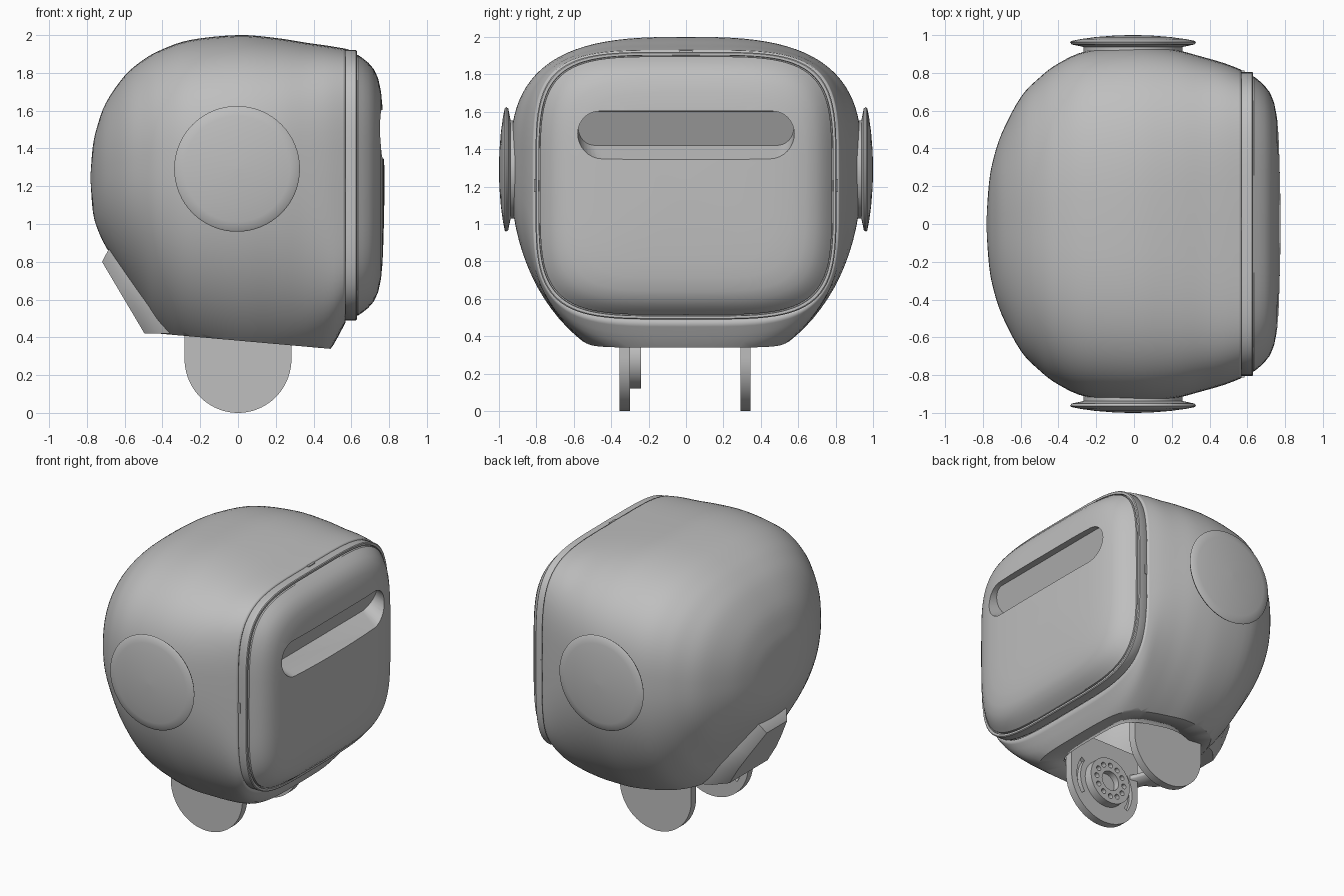
import bpy, bmesh, math
from mathutils import Vector

cube = bpy.data.objects.get("Cube")
if cube:
    bpy.data.objects.remove(cube)

grey = bpy.data.materials.new("plain grey")
grey.use_nodes = True
GREY = (0.52, 0.52, 0.52, 1)
grey.diffuse_color = GREY
grey.node_tree.nodes["Principled BSDF"].inputs["Base Color"].default_value = GREY


def finish(name, bm, angle=35):
    bmesh.ops.recalc_face_normals(bm, faces=bm.faces)
    mesh = bpy.data.meshes.new(name)
    bm.to_mesh(mesh)
    bm.free()
    mesh.materials.append(grey)
    obj = bpy.data.objects.new(name, mesh)
    bpy.context.collection.objects.link(obj)
    shade(obj, angle)
    return obj


def activate(obj):
    bpy.ops.object.select_all(action='DESELECT')
    obj.select_set(True)
    bpy.context.view_layer.objects.active = obj


def shade(obj, angle):
    activate(obj)
    bpy.ops.object.shade_smooth_by_angle(angle=math.radians(angle))


def loft(bm, rings, end=True):
    """Skin a row of closed rings, capping the start and optionally the end."""
    rows = [[bm.verts.new(p) for p in ring] for ring in rings]
    n = len(rows[0])
    for a, b in zip(rows, rows[1:]):
        for i in range(n):
            j = (i + 1) % n
            bm.faces.new((a[i], a[j], b[j], b[i]))
    bm.faces.new(rows[0][::-1])
    if end:
        bm.faces.new(rows[-1])


def loft_object(name, rings):
    bm = bmesh.new()
    loft(bm, rings)
    return finish(name, bm)


def prism(bm, outline, y0, y1):
    loft(bm, [[(x, y, z) for x, z in outline] for y in (y0, y1)])


def circle(cx, cz, r, n=32):
    return [(cx + r * math.cos(t * math.tau / n), cz + r * math.sin(t * math.tau / n)) for t in range(n)]


def cut(obj, cutter):
    """Subtract the cutter for good, then discard it."""
    cutter.hide_render = True
    mod = obj.modifiers.new("cut", 'BOOLEAN')
    mod.operation = 'DIFFERENCE'
    mod.solver = 'EXACT'
    mod.object = cutter
    activate(obj)
    bpy.ops.object.modifier_apply(modifier=mod.name)
    bpy.data.objects.remove(cutter)
    shade(obj, 30)


def oval(x, w, top, bottom, mid, power_top, power_low, n=96):
    """Rounded-square ring in the plane of constant x."""
    ring = []
    for i in range(n):
        c, s = math.cos(i * math.tau / n), math.sin(i * math.tau / n)
        p = power_top if s >= 0 else power_low
        h = top - mid if s >= 0 else mid - bottom
        y = math.copysign(abs(c) ** (2 / p), c) * w
        z = mid + math.copysign(abs(s) ** (2 / p), s) * h
        ring.append((x, y, z))
    return ring


def smooth_rows(rows, steps=4):
    """Catmull-Rom interpolation between table rows."""
    out = []
    for i in range(len(rows) - 1):
        a, b, c, d = (rows[max(0, min(len(rows) - 1, i + k))] for k in (-1, 0, 1, 2))
        for t in (k / steps for k in range(steps)):
            out.append([q + 0.5 * t * (r - p + t * (2 * p - 5 * q + 4 * r - s + t * (3 * (q - r) + s - p)))
                        for p, q, r, s in zip(a, b, c, d)])
    return out + [rows[-1]]


# Head shell: x, half width, top, bottom, middle height, upper and lower squareness
stations = [
    (-.78, .03, 1.27, 1.22, 1.25, 2.3, 2.1),
    (-.77, .19, 1.40, 1.08, 1.25, 2.3, 2.1),
    (-.75, .32, 1.50, .99, 1.26, 2.4, 2.1),
    (-.70, .48, 1.64, .88, 1.27, 2.4, 2.1),
    (-.60, .67, 1.785, .72, 1.28, 2.5, 2.15),
    (-.50, .775, 1.87, .56, 1.29, 2.6, 2.15),
    (-.40, .85, 1.925, .41, 1.3, 2.7, 2.15),
    (-.25, .915, 1.975, .28, 1.3, 2.8, 2.15),
    (0, .94, 2.0, .20, 1.3, 2.9, 2.15),
    (.20, .925, 1.985, .20, 1.29, 3.1, 2.2),
    (.36, .885, 1.96, .24, 1.26, 3.5, 2.45),
    (.48, .85, 1.943, .325, 1.23, 4.0, 3.0),
    (.57, .815, 1.928, .48, 1.205, 4.4, 4.2)]
bm = bmesh.new()
loft(bm, [oval(*row) for row in smooth_rows(stations)], end=False)
bmesh.ops.recalc_face_normals(bm, faces=bm.faces)
sliced = bmesh.ops.bisect_plane(bm, geom=bm.verts[:] + bm.edges[:] + bm.faces[:],
                                plane_co=(-.42, 0, .42), plane_no=(.089, 0, 1), clear_inner=True)

# Flat underside lip around the neck opening
edge = [e for e in sliced["geom_cut"] if isinstance(e, bmesh.types.BMEdge)]
extruded = bmesh.ops.extrude_edge_only(bm, edges=edge)["geom"]
for v in extruded:
    if isinstance(v, bmesh.types.BMVert):
        v.co.x = .03 + (v.co.x - .03) * .74
        v.co.y *= .72
        v.co.z = .42 - (v.co.x + .42) * .089
shell = finish("head_shell", bm)
wall = shell.modifiers.new("wall", 'SOLIDIFY')
wall.thickness = .03
wall.offset = -1


# Front rim and face panel
def panel_ring(x, w, h):
    return oval(x, w, 1.205 + h, 1.205 - h, 1.205, 4.4, 4.4)


loft_object("face_rim", [panel_ring(x, .805 - d, .715 - d) for x, d in
                         ((.55, .01), (.57, 0), (.625, 0), (.63, .005), (.63, .018), (.61, .02))])
profile = [(.60, 1), (.635, 1), (.66, .975), (.69, .94), (.72, .89), (.742, .82),
           (.757, .72), (.765, .6), (.77, .42), (.774, .2), (.775, .03)]
panel = loft_object("face_panel", [panel_ring(x, .78 * s, .69 * s) for x, s in profile])


# Visor slot with a sloping lower ledge and a downward-tilted floor
def capsule(low, high, half, x_at):
    r, mid, pts = (high - low) / 2, (high + low) / 2, []
    for side in (1, -1):
        for k in range(17):
            t = math.pi * (k / 16 - .5)
            y, z = side * (half - r + r * math.cos(t)), mid + side * r * math.sin(t)
            pts.append((x_at(z), y, z))
    return pts


cut(panel, loft_object("slot_cutter", [
    capsule(1.42, 1.60, .575, lambda z: .64 + (z - 1.42) * .45),
    capsule(1.34, 1.605, .58, lambda z: .78),
    capsule(1.34, 1.605, .58, lambda z: .85)]))

# Small clips around the rim
for name, y, z in (("top_clip", 0, 1.92), ("left_clip", .805, 1.205), ("right_clip", -.805, 1.205)):
    bm = bmesh.new()
    bmesh.ops.create_cube(bm, size=1)
    size = (.02, .07, .012) if y == 0 else (.02, .012, .07)
    bmesh.ops.scale(bm, vec=size, verts=bm.verts)
    bmesh.ops.translate(bm, vec=(.575, y, z), verts=bm.verts)
    finish(name, bm)

# Domed ear discs on short hubs
ear = [(.005, 1.0), (.1, .997), (.2, .989), (.28, .978), (.325, .969), (.333, .962),
       (.325, .95), (.262, .937), (.262, .82)]
for side, name in ((1, "left_ear"), (-1, "right_ear")):
    loft_object(name, [[(x, side * y, z) for x, z in circle(-.005, 1.292, r, 64)] for r, y in ear])

# Neck plates: round at the bottom, running up inside the shell
HUB = .285
outline = [(.283 * math.cos(t), HUB + .285 * math.sin(t))
           for t in (math.pi * (1 + k / 40) for k in range(41))] + [(.283, .6), (-.283, .6)]
plates = {}
for name, y0, y1 in (("left_neck_plate", .29, .345), ("right_neck_plate", -.355, -.3)):
    bm = bmesh.new()
    prism(bm, outline, y0, y1)
    plates[name] = finish(name, bm)

# Curved slots in the inner face of the right plate
bm = bmesh.new()
for start in (-.6, math.pi - .6):
    arc = [start + 1.2 * k / 12 for k in range(13)]
    pts = [(.235 * math.cos(t), HUB + .235 * math.sin(t)) for t in arc]
    pts += [(.205 * math.cos(t), HUB + .205 * math.sin(t)) for t in reversed(arc)]
    prism(bm, pts, -.33, -.28)
cut(plates["right_neck_plate"], finish("slot_cutter", bm))

# Pivot horn with a centre bore and a ring of bolt holes
bm = bmesh.new()
prism(bm, circle(0, HUB, .165, 64), -.302, -.24)
horn = finish("pivot_horn", bm)
bm = bmesh.new()
prism(bm, circle(0, HUB, .07), -.285, -.2)
for k in range(12):
    t = k * math.tau / 12
    prism(bm, circle(.115 * math.cos(t), HUB + .115 * math.sin(t), .018, 16), -.285, -.2)
cut(horn, finish("bolt_cutter", bm))

# Raised tapered cover low on the back, with sloping sides
shape = [(.3, 0), (.3, .3), (.25, .6), (.16, 1)]
shape += [(-y, t) for y, t in reversed(shape)]


def slope(bottom, top, spread):
    a, b = Vector(bottom), Vector(top)
    return [(p.x, y * spread, p.y) for y, p in ((y, a.lerp(b, t)) for y, t in shape)]


loft_object("back_cover", [slope((-.36, .42), (-.62, .91), 1.1), slope((-.42, .42), (-.68, .875), 1),
                           slope((-.495, .42), (-.72, .80), .72)])
